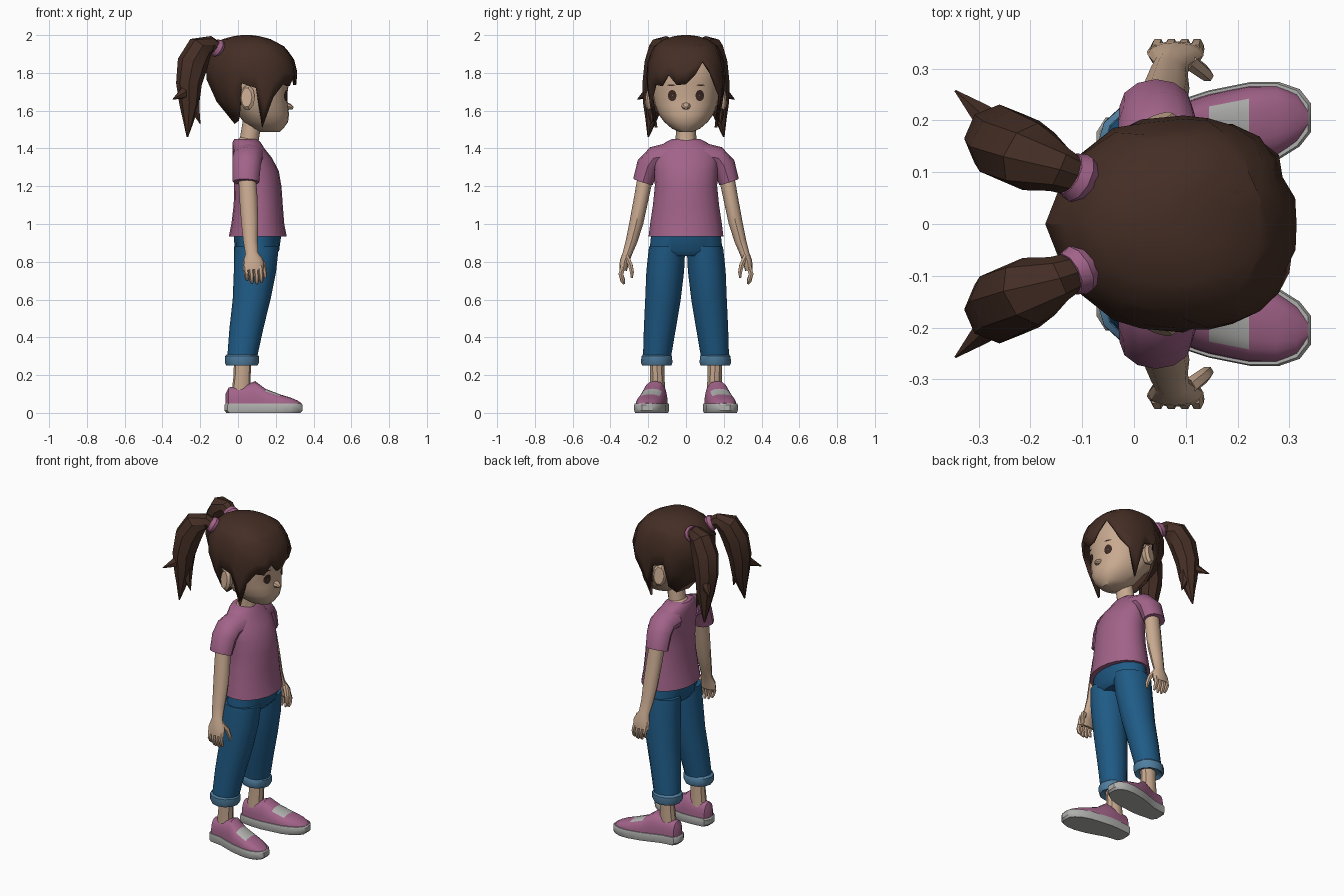
import bpy, bmesh, math
from mathutils import Vector


def colour(name, r, g, b):
    m = bpy.data.materials.new(name)
    m.diffuse_color = (r, g, b, 1)
    return m


HAIR = colour("dark brown", 0.058, 0.027, 0.018)
SKIN = colour("skin", 0.58, 0.40, 0.28)
PINK = colour("pink", 0.36, 0.125, 0.25)
BLUE = colour("denim blue", 0.014, 0.105, 0.24)
CUFF = colour("light denim", 0.08, 0.21, 0.35)
GREY = colour("pale grey", 0.43, 0.43, 0.42)
EYE = colour("eye brown", 0.045, 0.022, 0.017)


def skin(name, rows, mat, mirror=False, caps=True, closed=True, extra=None, thick=0):
    """Join rows of points into a surface."""
    bm = bmesh.new()
    vs = [[bm.verts.new(p) for p in row] for row in rows]
    n = len(vs[0])
    for i in range(len(vs) - 1):
        for j in range(n if closed else n - 1):
            k = (j + 1) % n
            f = bm.faces.new((vs[i][j], vs[i][k], vs[i + 1][k], vs[i + 1][j]))
            if extra and extra[1](i, j):
                f.material_index = 1
    if caps:
        bm.faces.new(vs[0][::-1])
    if caps or thick:
        bm.faces.new(vs[-1]) if caps else bm.faces.new(vs[0][::-1])
    bmesh.ops.recalc_face_normals(bm, faces=bm.faces[:])
    me = bpy.data.meshes.new(name)
    bm.to_mesh(me)
    bm.free()
    me.materials.append(mat)
    if extra:
        me.materials.append(extra[0])
    me.shade_smooth()
    me.set_sharp_from_angle(angle=math.radians(35))
    ob = bpy.data.objects.new(name, me)
    bpy.context.collection.objects.link(ob)
    if mirror:
        ob.modifiers.new("mirror", 'MIRROR').use_axis = (False, True, False)
    if thick:
        s = ob.modifiers.new("thickness", 'SOLIDIFY')
        s.thickness, s.offset = thick, -1
    return ob


def tube(name, pts, mat, n=12, ref=(1, 0, 0), mirror=True, **kw):
    """Elliptical tube through (x, y, z, radius along ref, other radius)."""
    c = [Vector(p[:3]) for p in pts]
    rows = []
    for i, p in enumerate(pts):
        t = (c[min(i + 1, len(c) - 1)] - c[max(i - 1, 0)]).normalized()
        v = t.cross(Vector(ref)).normalized()
        u = v.cross(t)
        rows.append([c[i] + u * p[3] * math.cos(a) + v * p[4] * math.sin(a)
                     for a in (2 * math.pi * k / n for k in range(n))])
    return skin(name, rows, mat, mirror, **kw)


def upright(name, rings, mat, **kw):
    """Stack of level rings (z, x, y, x radius, y radius)."""
    n = kw.pop("n", 16)
    rows = [[(x + a * math.cos(2 * math.pi * k / n), y + b * math.sin(2 * math.pi * k / n), z)
             for k in range(n)] for z, x, y, a, b in rings]
    return skin(name, rows, mat, **kw)


def lerp_table(table, z):
    """Interpolate rows keyed by ascending first value."""
    z = min(max(z, table[0][0]), table[-1][0])
    for p, q in zip(table, table[1:]):
        if z <= q[0]:
            f = (z - p[0]) / (q[0] - p[0])
            return [a + (b - a) * f for a, b in zip(p[1:], q[1:])]


def oval(c, front, back, hw, ang, p):
    """Point of an egg-shaped level section, squarer at the front."""
    co, si = math.cos(ang), math.sin(ang)
    e = p if co > 0 else 1
    r = front if co > 0 else back
    return (c + math.copysign(r * abs(co) ** e, co), math.copysign(hw * abs(si) ** e, si))


# Head: z, centre x, front, back, half width
HEAD = [(1.487, .18, .04, .06, .035), (1.505, .15, .09, .08, .075), (1.54, .12, .145, .09, .115),
        (1.58, .10, .17, .10, .145), (1.63, .08, .185, .12, .165), (1.68, .08, .18, .17, .175),
        (1.75, .08, .19, .20, .18), (1.83, .08, .19, .21, .175), (1.92, .08, .13, .14, .12)]
skin("head", [[(*oval(*r[1:], 2 * math.pi * k / 28, .9), r[0]) for k in range(28)]
              for r in HEAD], SKIN)
tube("nose", [(.255, 0, 1.625, .02, .028), (.275, 0, 1.62, .016, .02), (.292, 0, 1.613, .007, .008)],
     SKIN, n=8, ref=(0, 0, 1), mirror=False)
tube("ear", [(.06, .165, 1.665, .03, .05), (.05, .19, 1.668, .042, .068), (.045, .205, 1.67, .03, .052)],
     SKIN, n=10)
tube("neck", [(.05, 0, 1.38, .08, .10), (.052, 0, 1.425, .07, .08), (.06, 0, 1.45, .05, .055),
              (.08, 0, 1.57, .05, .05)], SKIN, mirror=False)


def face_point(y, z, lift):
    c, f, b, hw = lerp_table(HEAD, z)
    s = (abs(y) / hw) ** (1 / .9)
    return (c + f * math.sqrt(1 - s * s) ** .9 + lift, y, z)


# Eyes and brows: thin plates hugging the face
for label, y0, z0, w, h in (("eye", .073, 1.68, .023, .03), ("brow", .078, 1.735, .022, .004)):
    rows = [[face_point(y0 + s * w * math.cos(a), z0 + s * h * math.sin(a), .006)
             for a in (2 * math.pi * k / 12 for k in range(12))] for s in (1, .5, .1)]
    skin(label, rows, EYE, mirror=True, caps=False)

# Hair cap: size by height, hem height by angle
CAP = [(1.5, .08, .17, .08, .165), (1.55, .08, .20, .11, .18), (1.6, .08, .22, .16, .19),
       (1.7, .08, .225, .23, .205), (1.8, .08, .235, .255, .21), (1.88, .08, .215, .25, .20),
       (1.94, .08, .165, .215, .17), (1.98, .07, .10, .15, .115), (1.995, .06, .05, .08, .06),
       (2.0, .05, .02, .03, .02)]
SIDE = [(66, 1.67), (78, 1.51), (88, 1.72), (105, 1.745), (118, 1.60), (145, 1.54)]
LEFT = [(10, 1.79), (22, 1.86), (35, 1.80), (50, 1.72)] + SIDE
RIGHT = [(10, 1.735), (22, 1.79), (35, 1.73), (50, 1.74)] + SIDE
HEM = [(0, 1.74)] + LEFT + [(180, 1.53)] + [(-a, z) for a, z in reversed(RIGHT)]
rows = []
for t in (0, .012, .05, .14, .3, .5, .75, 1):
    row = []
    for ang, low in HEM:
        z = 2 - t * (2 - low) if t > .14 else 2 - t * .42
        row.append((*oval(*lerp_table(CAP, z), math.radians(ang), .82), z))
    rows.append(row)
skin("hair_cap", rows, HAIR, caps=False, thick=.014)

# Ponytails with ties and loose tips
tube("ponytail", [(-.10, .085, 1.925, .035, .035), (-.145, .105, 1.95, .045, .045),
                  (-.20, .13, 1.93, .068, .072), (-.24, .15, 1.85, .07, .082),
                  (-.26, .165, 1.74, .066, .068), (-.258, .175, 1.63, .052, .052),
                  (-.262, .185, 1.55, .03, .03), (-.268, .20, 1.46, .004, .004)],
     HAIR, n=8, ref=(0, 1, 0))
tube("ponytail_side_tip", [(-.25, .175, 1.74, .03, .04), (-.29, .21, 1.69, .022, .03),
                           (-.345, .257, 1.66, .002, .002)], HAIR, n=6, ref=(0, 1, 0))
tube("ponytail_inner_tip", [(-.235, .17, 1.66, .035, .035), (-.222, .18, 1.59, .022, .022),
                            (-.20, .185, 1.53, .002, .002)], HAIR, n=6, ref=(0, 1, 0))
tube("hair_tie", [(-.092, .08, 1.92, .042, .042), (-.108, .089, 1.93, .05, .05),
                  (-.125, .097, 1.94, .042, .042)], PINK, n=10, ref=(0, 1, 0))

# Shirt and sleeves
upright("shirt", [(.935, .105, 0, .153, .198), (1.0, .105, 0, .14, .19), (1.1, .107, 0, .13, .175),
                  (1.2, .105, 0, .125, .165), (1.28, .098, 0, .118, .168), (1.35, .075, 0, .105, .172),
                  (1.40, .055, 0, .085, .155), (1.435, .045, 0, .073, .105),
                  (1.45, .04, 0, .06, .075)], PINK, n=20)
tube("sleeve", [(.055, .09, 1.36, .085, .07), (.05, .165, 1.352, .08, .06), (.045, .20, 1.31, .075, .062),
                (.042, .228, 1.222, .07, .054)], PINK)

# Arms and hands
tube("arm", [(.045, .205, 1.30, .045, .042), (.055, .236, 1.14, .048, .039), (.062, .262, 1.01, .045, .037),
             (.066, .288, .91, .038, .031), (.073, .31, .845, .034, .025), (.08, .326, .80, .054, .025),
             (.08, .333, .755, .055, .02)], SKIN)
for i, (x, tip) in enumerate(((.042, .70), (.068, .685), (.094, .682), (.118, .69))):
    tube(f"finger_{i + 1}", [(x, .333, .775, .014, .015), (x + .004, .345, .735, .013, .014),
                             (x + .006, .336, tip + .015, .012, .012), (x + .006, .326, tip, .006, .006)],
         SKIN, n=6)
tube("thumb", [(.105, .315, .825, .018, .015), (.132, .295, .785, .015, .014), (.142, .286, .745, .012, .012),
               (.144, .287, .715, .006, .006)], SKIN, n=6)

# Trousers, turned-up cuffs and ankles
upright("trouser_hips", [(.83, .096, 0, .095, .15), (.86, .10, 0, .118, .193),
                         (.97, .105, 0, .128, .182)], BLUE)
upright("trouser_leg", [(.28, .02, .155, .078, .073), (.45, .045, .138, .09, .085), (.6, .072, .122, .10, .094),
                        (.75, .09, .11, .112, .10), (.88, .098, .10, .118, .096)], BLUE, n=12, mirror=True)
upright("trouser_cuff", [(.265, .02, .155, .06, .055), (.25, .02, .155, .082, .077), (.265, .02, .155, .09, .083),
                         (.30, .02, .155, .09, .081), (.31, .021, .154, .078, .073)],
        CUFF, n=12, mirror=True)
upright("ankle", [(.10, .015, .15, .05, .042), (.2, .022, .152, .045, .04), (.28, .025, .153, .047, .042)],
        SKIN, n=10, mirror=True)

# Shoes: x, inner y, outer y, top z
FOOT = [(-.072, .128, .178, .10), (-.055, .10, .205, .135), (.02, .092, .215, .142), (.09, .09, .24, .168),
        (.145, .097, .258, .128), (.225, .107, .274, .098), (.28, .125, .274, .082), (.32, .15, .26, .066),
        (.342, .178, .232, .052)]
rows = []
for x, lo, hi, top in FOOT:
    m, w = (lo + hi) / 2, (hi - lo) / 2 - .007
    xx = .13 + (x - .13) * .97
    rows.append([(xx, m - w * math.cos(a) * (abs(math.cos(a)) ** -.25 if abs(math.cos(a)) > .01 else 1),
                  .035 + (top - .035) * math.sin(a) ** .8)
                 for a in (math.pi * min(k, 9.99999) / 10 for k in range(11))])
skin("shoe_upper", rows, PINK, mirror=True, extra=(GREY, lambda i, j: i == 4 and 3 <= j <= 6))
outline = [(x, lo) for x, lo, hi, t in FOOT] + [(x, hi) for x, lo, hi, t in reversed(FOOT)]
skin("shoe_sole", [[(.13 + (x - .13) * s, .175 + (y - .175) * s, z) for x, y in outline]
                   for z, s in ((0, .95), (.012, 1), (.042, 1), (.05, .97))], GREY, mirror=True)
